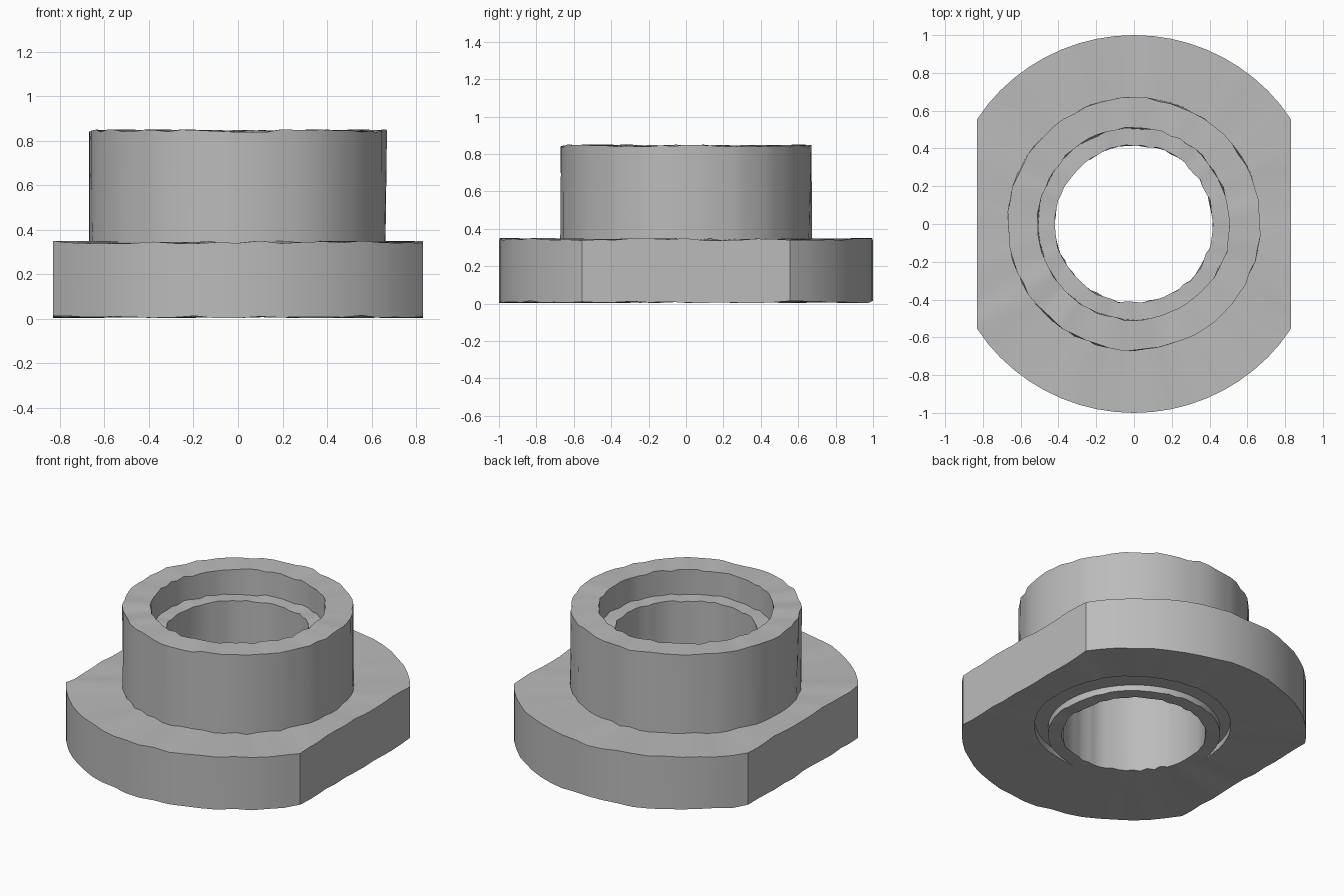
import bpy, bmesh, math, random

cube = bpy.data.objects.get("Cube")
if cube:
    bpy.data.objects.remove(cube, do_unlink=True)

random.seed(4)
SEGMENTS = 64
FLAT_X = 0.83

metal = bpy.data.materials.new("plain grey")
metal.use_nodes = True
grey = (0.5, 0.5, 0.5, 1)
metal.diffuse_color = grey
metal.node_tree.nodes["Principled BSDF"].inputs["Base Color"].default_value = grey


def make_object(name, bm):
    bmesh.ops.recalc_face_normals(bm, faces=bm.faces)
    mesh = bpy.data.meshes.new(name)
    bm.to_mesh(mesh)
    bm.free()
    mesh.materials.append(metal)
    obj = bpy.data.objects.new(name, mesh)
    bpy.context.collection.objects.link(obj)
    return obj


def cylinder(name, radius, depth, offset):
    bm = bmesh.new()
    bmesh.ops.create_cone(bm, cap_ends=True, segments=SEGMENTS,
                          radius1=radius, radius2=radius, depth=depth)
    obj = make_object(name, bm)
    obj.location = (offset, offset, 0)
    obj.hide_render = True
    obj.hide_viewport = True
    return obj


def subtract(obj, cutter):
    mod = obj.modifiers.new("cut " + cutter.name, 'BOOLEAN')
    mod.operation = 'DIFFERENCE'
    mod.solver = 'EXACT'
    mod.object = cutter


# Closed section: outer flange, collar, counterbore, through bore
profile = [(1.0, 0.01), (1.0, 0.345), (0.67, 0.345), (0.67, 0.845),
           (0.51, 0.845), (0.51, 0.69), (0.42, 0.69), (0.42, 0.01)]

bm = bmesh.new()
rings = []
for radius, z in profile:
    ring = []
    for i in range(SEGMENTS):
        a = math.tau * i / SEGMENTS
        # Slightly worn rims
        r = radius + (random.uniform(-0.008, 0.004) if radius < 1 else 0)
        x = max(-FLAT_X, min(FLAT_X, r * math.cos(a)))
        ring.append(bm.verts.new((x, r * math.sin(a), z + random.uniform(-0.008, 0.005))))
    rings.append(ring)
for k, ring in enumerate(rings):
    above = rings[(k + 1) % len(rings)]
    for i in range(SEGMENTS):
        j = (i + 1) % SEGMENTS
        bm.faces.new((ring[i], ring[j], above[j], above[i]))
bushing = make_object("flanged_bushing", bm)

# Shallow crescent groove under the flange
groove = cylinder("groove_cutter", 0.57, 0.1, 0.07)
core = cylinder("groove_core", 0.5, 0.3, 0)
subtract(groove, core)
subtract(bushing, groove)

# Smooth walls with crisp rims
bpy.ops.object.select_all(action='DESELECT')
bpy.context.view_layer.objects.active = bushing
bushing.select_set(True)
bpy.ops.object.modifier_apply(modifier=bushing.modifiers[0].name)
bpy.ops.object.shade_smooth_by_angle(angle=math.radians(30))
for helper in (groove, core):
    bpy.data.objects.remove(helper, do_unlink=True)
